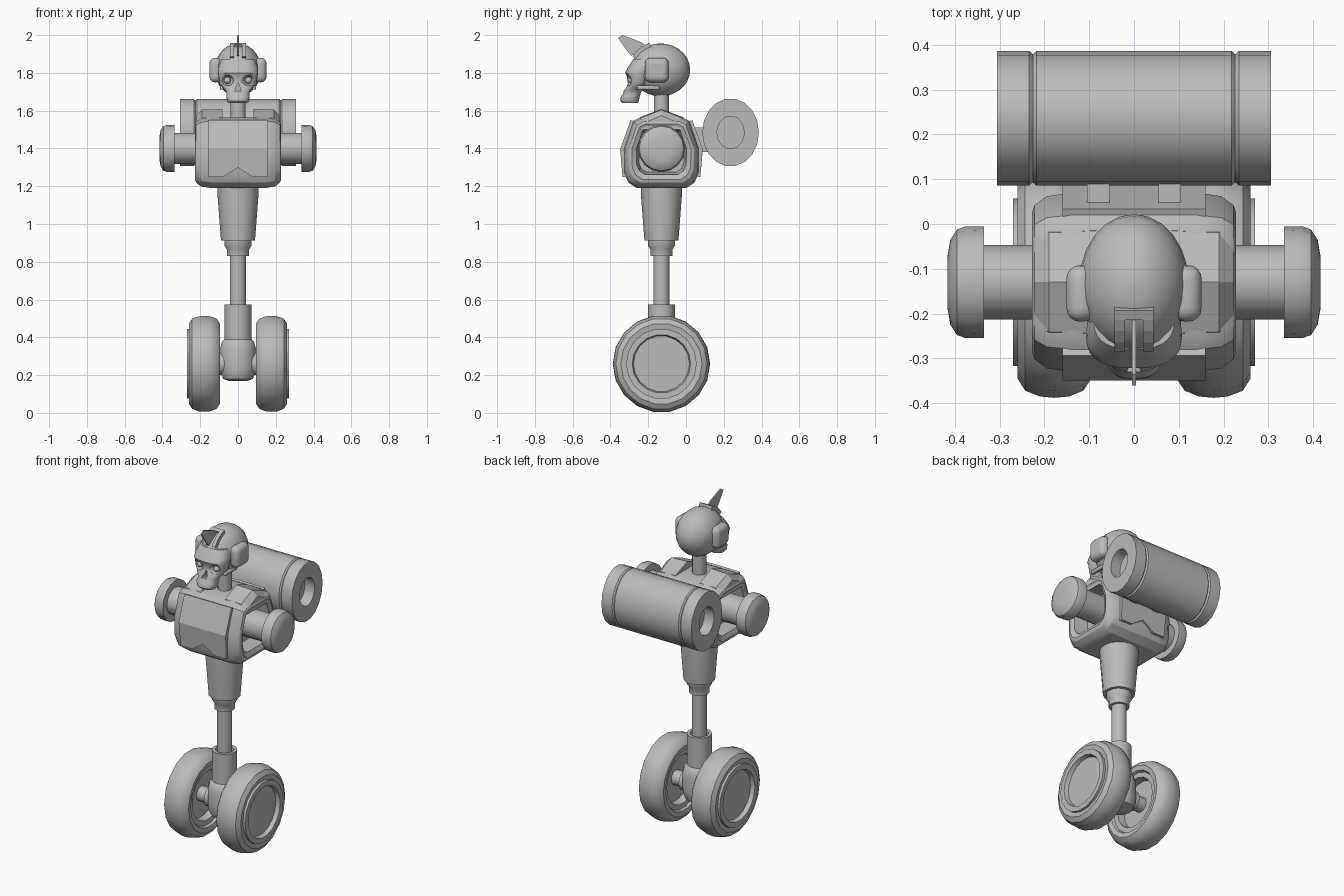
import bpy, bmesh, math
from mathutils import Vector

if "Cube" in bpy.data.objects:
    bpy.data.objects.remove(bpy.data.objects["Cube"])

Y0 = -0.13  # depth of the main body axis
grey = bpy.data.materials.new("plain grey")
grey.diffuse_color = (0.5, 0.5, 0.5, 1)
grey.use_nodes = True
grey.node_tree.nodes["Principled BSDF"].inputs["Base Color"].default_value = grey.diffuse_color


def make(name, verts, faces, smooth=35):
    me = bpy.data.meshes.new(name)
    me.from_pydata([tuple(v) for v in verts], [], faces)
    bm = bmesh.new()
    bm.from_mesh(me)
    bmesh.ops.remove_doubles(bm, verts=bm.verts, dist=1e-5)
    bmesh.ops.recalc_face_normals(bm, faces=bm.faces)
    bm.to_mesh(me)
    bm.free()
    me.materials.append(grey)
    ob = bpy.data.objects.new(name, me)
    bpy.context.collection.objects.link(ob)
    if smooth:
        bpy.ops.object.select_all(action='DESELECT')
        ob.select_set(True)
        bpy.context.view_layer.objects.active = ob
        bpy.ops.object.shade_smooth_by_angle(angle=math.radians(smooth))
    return ob


def loft(name, rings, smooth=35):
    """Join equal-length closed rings and cap both ends."""
    n = len(rings[0])
    verts = [v for r in rings for v in r]
    faces = [(i * n + j, i * n + (j + 1) % n, (i + 1) * n + (j + 1) % n, (i + 1) * n + j)
             for i in range(len(rings) - 1) for j in range(n)]
    faces += [tuple(range(n)), tuple(range((len(rings) - 1) * n, len(rings) * n))]
    return make(name, verts, faces, smooth)


def lathe(name, profile, axis, centre, segs=16, sy=1, sz=1, smooth=35):
    """Turn (radius, distance) pairs about the x or z axis."""
    rings = []
    for r, t in profile:
        ring = []
        for k in range(segs):
            a = 2 * math.pi * k / segs
            c, s = r * math.cos(a), r * math.sin(a)
            p = (t, c * sy, s * sz) if axis == 'x' else (c, s, t)
            ring.append(Vector(centre) + Vector(p))
        rings.append(ring)
    return loft(name, rings, smooth)


def box(name, centre, size, bevel=0, segs=3):
    x, y, z = (s / 2 for s in size)
    ring = [(-x, -y), (x, -y), (x, y), (-x, y)]
    c = Vector(centre)
    ob = loft(name, [[c + Vector((a, b, h)) for a, b in ring] for h in (-z, z)], 0 if not bevel else 40)
    if bevel:
        m = ob.modifiers.new("bevel", 'BEVEL')
        m.width, m.segments = bevel, segs
    return ob


def prism(name, poly, x0, x1):
    """Extrude a (y, z) outline along x."""
    return loft(name, [[(x, y, z) for y, z in poly] for x in (x0, x1)], 0)


def ball(name, centre, rx, ry, rz, segs=24):
    prof = [(max(math.sin(math.pi * i / 14), 1e-4), math.cos(math.pi * i / 14)) for i in range(15)]
    ob = lathe(name, prof, 'z', (0, 0, 0), segs, smooth=40)
    for v in ob.data.vertices:
        v.co = Vector((v.co.x * rx, v.co.y * ry, v.co.z * rz)) + Vector(centre)
    return ob


# Wheels with raised rims and recessed hubs on both faces
wheel = [(0.001, .245), (.148, .245), (.155, .27), (.187, .27), (.187, .255), (.215, .26), (.242, .243),
         (.255, .21), (.258, .178), (.255, .145), (.242, .113), (.215, .095), (.187, .10),
         (.18, .115), (.15, .115), (.145, .16), (.001, .16)]
for s, side in ((1, "right"), (-1, "left")):
    lathe(side + "_wheel", [(r, s * t) for r, t in wheel], 'x', (0, Y0, .26), 18)
lathe("axle", [(.045, -.17), (.045, -.105), (.06, -.1), (.06, .1), (.045, .105), (.045, .17)],
      'x', (0, Y0, .26), 16)

# Leg: rounded axle housing, sleeve, rod, collar and thigh
lathe("axle_housing", [(.05, .17), (.078, .18), (.092, .21), (.095, .25), (.095, .34), (.085, .375), (.07, .39)],
      'z', (0, Y0, 0), 16)
lathe("shin_sleeve", [(.071, .36), (.071, .575), (.052, .575), (.052, .55)], 'z', (0, Y0, 0), 16)
lathe("leg_rod", [(.043, .5), (.043, .87)], 'z', (0, Y0, 0), 16)
lathe("knee_collar", [(.058, .83), (.058, .865), (.072, .885), (.072, .92)], 'z', (0, Y0, 0), 16)
lathe("thigh", [(.09, .912), (.109, 1.16), (.109, 1.2)], 'z', (0, Y0, 0), 16)

# Torso: faceted section lofted across, with recessed shoulder openings
section = [(-.13, -.21), (-.175, -.18), (-.198, -.13), (-.20, 0), (-.15, .145), (-.11, .165),
           (.11, .165), (.15, .145), (.20, 0), (.198, -.13), (.175, -.18), (.13, -.21)]
spans = [(.13, .6), (.215, .66), (.228, .78), (.222, .86), (.195, .96), (.14, 1)]
stations = [(-x, k) for x, k in spans] + [(x, k) for x, k in reversed(spans)]
loft("torso", [[(x, Y0 + y * k, 1.40 + z * k) for y, z in section] for x, k in stations], 30)

# Chest and back plates, folded at the middle, with a notch in the lower edge
for s, name in ((-1, "chest_plate"), (1, "back_plate")):
    v, f, n = [], [], 5
    for row in range(3):
        for i in range(n):
            x = (i - 2) * .08
            low = 1.25 + max(0, .05 * (1 - abs(x) / .08))
            z = (1.545, 1.395, low)[row]
            y = (.150, .205, .192 + (low - 1.25) * .09)[row]
            v.append((x * (1, 1, .97)[row], Y0 + s * y, z))
    f = [(r * n + i, r * n + i + 1, r * n + n + i + 1, r * n + n + i) for r in range(2) for i in range(n - 1)]
    plate = make(name, v, f, 0)
    m = plate.modifiers.new("thickness", 'SOLIDIFY')
    m.thickness, m.offset = .028, 0

# Folded shoulder covers either side of the neck slot
roof = [(-.125, 1.535), (-.115, 1.565), (0, 1.609), (.115, 1.565), (.125, 1.535)]
for s, side in ((1, "right"), (-1, "left")):
    loft(side + "_shoulder_cover",
         [[(s * x, Y0 + y * k, z - d) for y, z in roof]
          for x, k, d in ((.082, 1, 0), (.19, .96, .004), (.222, .88, .035))], 0)

# Arm stubs with rounded end knobs
arm = [(.083, .12), (.083, .335), (.124, .335), (.125, .375), (.118, .395), (.095, .41), (.06, .416), (.001, .416)]
for s, side in ((1, "right"), (-1, "left")):
    lathe(side + "_arm_knob", [(r, s * t) for r, t in arm], 'x', (0, Y0, 1.40), 16)

# Tank across the back with grooves and end bores
half = [(.001, .24), (.072, .24), (.072, .306), (.15, .306), (.15, .234), (.143, .226), (.15, .218)]
tank = [(r, -t) for r, t in half] + [(r, t) for r, t in reversed(half)]
lathe("back_tank", tank, 'x', (0, .236, 1.485), 18, 1, 1.2)
for s, side in ((1, "right"), (-1, "left")):
    box(side + "_tank_bracket", (s * .08, .08, 1.445), (.05, .10, .13))

# Neck
lathe("neck", [(.04, 1.5), (.04, 1.74)], 'z', (0, Y0, 0), 12)

# Head: cranium and lofted face
cranium = ball("cranium", (0, -.135, 1.816), .123, .157, .14)
rows = [(1.64, .05, -.338, -.255), (1.65, .058, -.347, -.25), (1.675, .062, -.345, -.245),
        (1.69, .06, -.332, -.24), (1.705, .066, -.33, -.235), (1.725, .082, -.315, -.22),
        (1.745, .10, -.308, -.2), (1.78, .103, -.312, -.19), (1.80, .107, -.322, -.18),
        (1.825, .106, -.31, -.16), (1.87, .09, -.28, -.15)]
rings = []
for z, w, yf, yb in rows:
    ring = []
    for k in range(28):
        a = 2 * math.pi * k / 28
        c, s = math.cos(a), math.sin(a)
        p = 2 / 2.5
        ring.append((w * math.copysign(abs(c) ** p, c),
                     (yf + yb) / 2 + (yb - yf) / 2 * math.copysign(abs(s) ** p, s), z))
    rings.append(ring)
face = loft("skull_face", rings, 40)

# Eye sockets and nose hole
cutters = [ball(f"socket_cutter_{i}", (s * .056, -.31, 1.76), .032, .04, .028, 16) for i, s in enumerate((1, -1))]
cutters.append(loft("nose_cutter", [[(-.018, y, 1.70), (0, y, 1.706), (.018, y, 1.70), (.004, y, 1.742), (-.004, y, 1.742)]
                                    for y in (-.4, -.29)], 0))
for cut in cutters:
    cut.hide_render = True
    cut.hide_set(True)
    for target in (face, cranium):
        m = target.modifiers.new("cut", 'BOOLEAN')
        m.operation, m.solver, m.object = 'DIFFERENCE', 'EXACT', cut

for s, side in ((1, "right"), (-1, "left")):
    ball(side + "_eye", (s * .056, -.287, 1.76), .018, .018, .018, 12)
    # Cheek arch and ear cover
    box(side + "_cheek_arch", (s * .086, -.2, 1.722), (.02, .12, .022), .006, 2)
    box(side + "_ear_cover", (s * .118, -.155, 1.815), (.066, .126, .13), .03, 4)

# Forehead bracket following the cranium, open at the lower edge
arc = []
for off in (-.01, .012):
    pts = [(-.135 - (.157 + off) * math.cos(a), 1.816 + (.14 + off) * math.sin(a))
           for a in [math.radians(d) for d in (28, 40, 52, 62, 70)]]
    arc += pts if off < 0 else pts[::-1]
for s, side in ((1, "right"), (-1, "left")):
    prism(side + "_forehead_bracket", arc, s * .02, s * .043)
prism("forehead_bridge", arc[3:7], -.02, .02)

# Thin crest fin
prism("crest_fin", [(-.36, 1.986), (-.335, 2.0), (-.235, 1.962), (-.21, 1.94), (-.29, 1.89), (-.315, 1.92)],
      -.004, .004)
